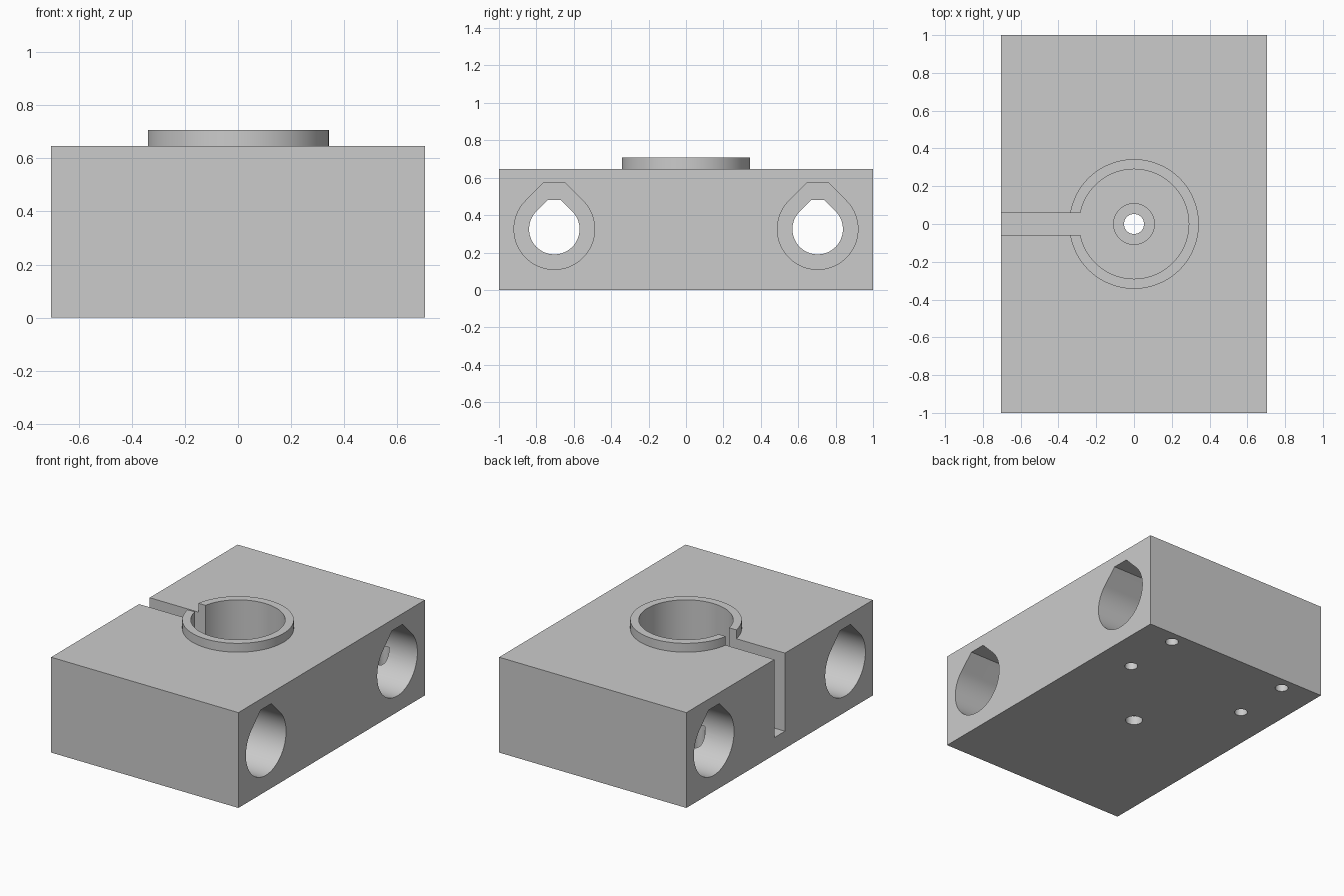
import bpy, bmesh, math
from mathutils import Matrix

if "Cube" in bpy.data.objects:
    bpy.data.objects.remove(bpy.data.objects["Cube"], do_unlink=True)

HALF_X, HALF_Y, TOP = 0.703, 1.0, 0.647
ROD_Y, ROD_Z = 0.704, 0.325
FLOOR = 0.117

grey = bpy.data.materials.new("light_grey")
grey.use_nodes = True
grey.diffuse_color = (0.6, 0.6, 0.6, 1)
grey.node_tree.nodes["Principled BSDF"].inputs["Base Color"].default_value = (0.6, 0.6, 0.6, 1)


def to_object(name, bm):
    bmesh.ops.recalc_face_normals(bm, faces=bm.faces)
    mesh = bpy.data.meshes.new(name)
    bm.to_mesh(mesh)
    bm.free()
    mesh.materials.append(grey)
    obj = bpy.data.objects.new(name, mesh)
    bpy.context.collection.objects.link(obj)
    return obj


def box(name, x0, x1, y0, y1, z0, z1):
    bm = bmesh.new()
    place = Matrix.Translation(((x0 + x1) / 2, (y0 + y1) / 2, (z0 + z1) / 2))
    size = Matrix.Diagonal((x1 - x0, y1 - y0, z1 - z0, 1))
    bmesh.ops.create_cube(bm, size=1, matrix=place @ size)
    return to_object(name, bm)


def cylinder(name, r, z0, z1, x=0, y=0, sides=96):
    bm = bmesh.new()
    bmesh.ops.create_cone(bm, cap_ends=True, segments=sides, radius1=r, radius2=r,
                          depth=z1 - z0, matrix=Matrix.Translation((x, y, (z0 + z1) / 2)))
    return to_object(name, bm)


def teardrop(name, r, height, x0, x1, y):
    """Horizontal bore with a 45 degree roof cut off flat at the given height."""
    bm = bmesh.new()
    steps = 72
    pts = []
    for i in range(steps + 1):
        a = math.radians(135 + 270 * i / steps)
        pts.append((r * math.cos(a), r * math.sin(a)))
    flat = r * math.sqrt(2) - height
    pts += [(flat, height), (-flat, height)]
    face = bm.faces.new([bm.verts.new((x0, y + u, ROD_Z + v)) for u, v in pts])
    out = bmesh.ops.extrude_face_region(bm, geom=[face])
    moved = [g for g in out["geom"] if isinstance(g, bmesh.types.BMVert)]
    bmesh.ops.translate(bm, verts=moved, vec=(x1 - x0, 0, 0))
    return to_object(name, bm)


def combine(target, tool, operation):
    mod = target.modifiers.new("combine", "BOOLEAN")
    mod.operation = operation
    mod.solver = "EXACT"
    mod.object = tool
    bpy.context.view_layer.objects.active = target
    bpy.ops.object.modifier_apply(modifier=mod.name)
    bpy.data.objects.remove(tool, do_unlink=True)


# Solid block with a raised round collar
block = box("carriage_block", -HALF_X, HALF_X, -HALF_Y, HALF_Y, 0, TOP)
combine(block, cylinder("collar", 0.343, 0.4, 0.707), "UNION")

# Central socket, clamp slot, screw recess and screw hole
cutters = [
    cylinder("socket_cutter", 0.29, FLOOR, 0.9),
    box("slot_cutter", -0.9, -0.2, -0.057, 0.057, FLOOR, 0.9),
    cylinder("recess_cutter", 0.108, 0.06, 0.3, sides=48),
    cylinder("screw_cutter", 0.053, -0.1, 0.3, sides=48),
]

# Two rod bores, each with a bearing pocket at both ends
for y in (-ROD_Y, ROD_Y):
    cutters.append(teardrop("rod_cutter", 0.135, 0.156, -0.9, 0.9, y))
    for side in (-1, 1):
        cutters.append(teardrop("bearing_cutter", 0.2155, 0.248, side * 0.03, side * 0.9, y))

# Four blind screw holes underneath the rear bore
for x in (-0.453, 0.453):
    for dy in (-0.2, 0.2):
        cutters.append(cylinder("mount_cutter", 0.041, -0.1, 0.3, x, ROD_Y + 0.008 + dy, 32))

for tool in cutters:
    combine(block, tool, "DIFFERENCE")

# Smooth round walls, sharp edges elsewhere
bpy.ops.object.select_all(action="DESELECT")
block.select_set(True)
bpy.context.view_layer.objects.active = block
bpy.ops.object.shade_smooth_by_angle(angle=math.radians(30))
